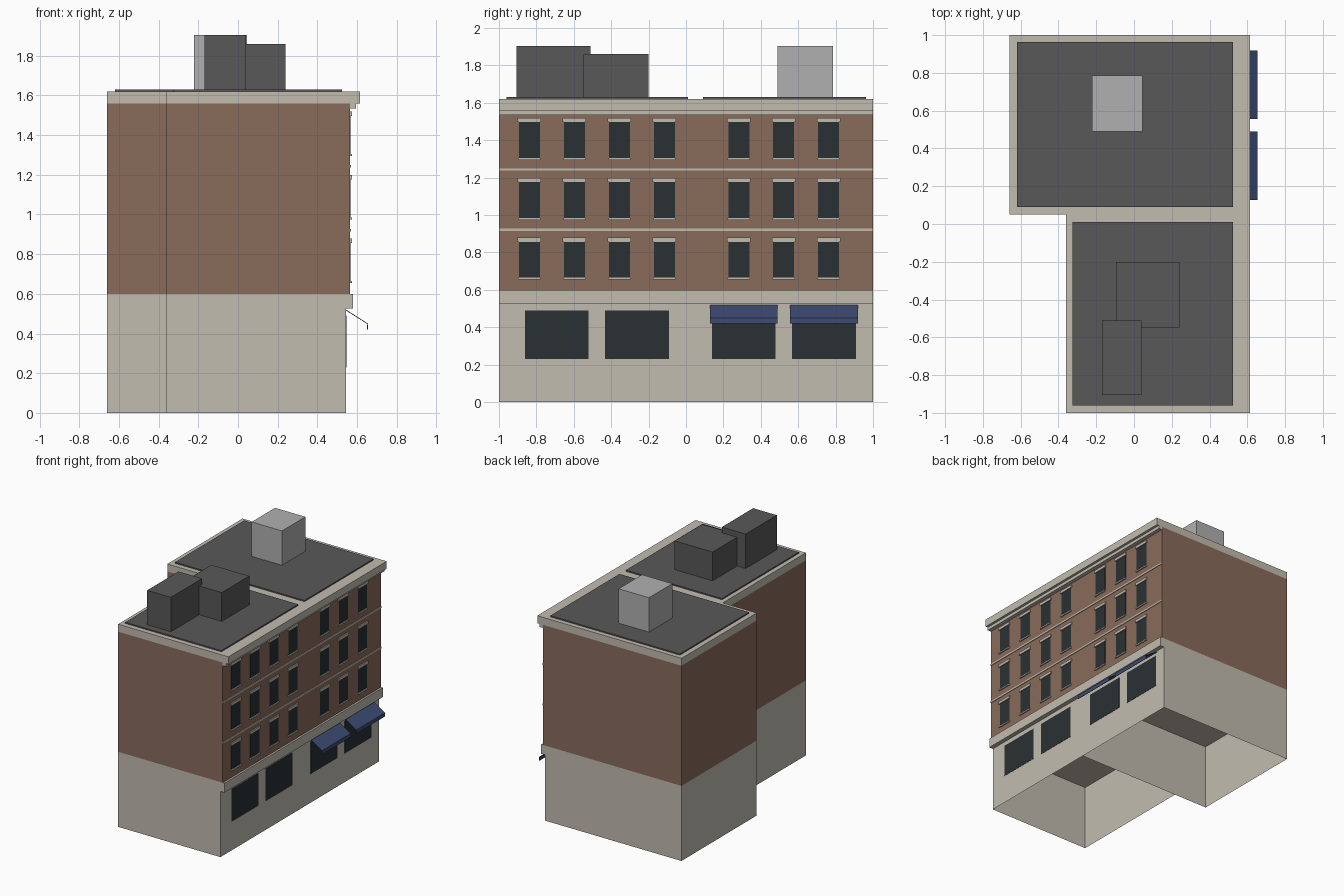
import bpy, bmesh

if "Cube" in bpy.data.objects:
    bpy.data.objects.remove(bpy.data.objects["Cube"])


def mat(name, r, g, b):
    # display colour (0-255) to linear
    m = bpy.data.materials.new(name)
    m.diffuse_color = [((c / 255 + 0.055) / 1.055) ** 2.4 for c in (r, g, b)] + [1]
    m.use_nodes = True
    m.node_tree.nodes["Principled BSDF"].inputs["Base Color"].default_value = m.diffuse_color
    return m


STONE = mat("stone", 194, 188, 176)
BRICK = mat("brick", 137, 107, 91)
DARK = mat("roofing", 88, 88, 90)
GLASS = mat("glass", 42, 48, 52)
BLUE = mat("awning_cloth", 62, 76, 116)
GREY = mat("metal", 176, 176, 176)


def finish(name, bm, material):
    bmesh.ops.recalc_face_normals(bm, faces=bm.faces)
    me = bpy.data.meshes.new(name)
    bm.to_mesh(me)
    bm.free()
    me.materials.append(material)
    ob = bpy.data.objects.new(name, me)
    bpy.context.collection.objects.link(ob)
    return ob


def add_box(bm, x, y, z):
    v = bmesh.ops.create_cube(bm, size=1)["verts"]
    for p in v:
        p.co = [a[0] if c < 0 else a[1] for c, a in zip(p.co, (x, y, z))]


def boxes(name, items, material):
    bm = bmesh.new()
    for it in items:
        add_box(bm, *it)
    return finish(name, bm, material)


def storey(name, right, z0, z1, material, hollow=False):
    # L-shaped prism over the footprint; hollow leaves it open below and above
    outline = [(-.36, -1), (right, -1), (right, 1), (-.66, 1), (-.66, .05), (-.36, .05)]
    bm = bmesh.new()
    lo = [bm.verts.new((x, y, z0)) for x, y in outline]
    hi = [bm.verts.new((x, y, z1)) for x, y in outline]
    for i in range(6):
        j = (i + 1) % 6
        bm.faces.new((lo[i], lo[j], hi[j], hi[i]))
    if not hollow:
        bm.faces.new(lo[::-1])
        bm.faces.new(hi)
    return finish(name, bm, material)


# Main masses
storey("ground_floor_walls", .545, 0, .525, STONE, hollow=True)
storey("shopfront_cornice", .58, .525, .6, STONE)
storey("brick_upper_floors", .565, .6, 1.56, BRICK)
storey("parapet", .615, 1.56, 1.62, STONE)

# Party wall between the two shops
bm = bmesh.new()
bm.faces.new([bm.verts.new(p) for p in
              [(-.36, .05, 0), (.545, .05, 0), (.545, .05, .525), (-.36, .05, .525)]])
finish("party_wall", bm, STONE)

# Facade trim
boxes("frieze", [((.56, .595), (-1, 1), (1.535, 1.56))], STONE)
boxes("string_courses", [((.56, .57), (-1, 1), (z, z + .013)) for z in (.914, 1.237)], STONE)

# Upper windows with lintels and sills
centres = [-.837, -.597, -.356, -.116, .283, .522, .763]
sill_heights = [.66, .98, 1.3]
grid = [(y, z) for y in centres for z in sill_heights]
boxes("upper_windows", [((.56, .567), (y - .056, y + .056), (z, z + .2)) for y, z in grid], GLASS)
boxes("lintels", [((.56, .574), (y - .063, y + .063), (z + .197, z + .219)) for y, z in grid], STONE)
boxes("sills", [((.56, .575), (y - .06, y + .06), (z - .006, z + .005)) for y, z in grid], STONE)

# Shop windows
shops = [-.692, -.262, .308, .738]
boxes("shop_windows", [((.54, .547), (y - .17, y + .17), (.23, .49)) for y in shops], GLASS)

# Awnings: thin sloped cloth with a hanging front edge
profile = [(.545, .52), (.655, .45), (.655, .42)]
for n, y in enumerate(shops[2:]):
    bm = bmesh.new()
    a, b = [[bm.verts.new((x, y + s, z)) for x, z in profile] for s in (-.181, .181)]
    for i in range(2):
        bm.faces.new((a[i], a[i + 1], b[i + 1], b[i]))
    ob = finish(f"awning_{n + 1}", bm, BLUE)
    ob.modifiers.new("thickness", "SOLIDIFY").thickness = .004

# Roof surfaces and rooftop units
boxes("roof_decks", [((-.62, .525), (.09, .963), (1.61, 1.63)),
                     ((-.325, .525), (-.96, .01), (1.61, 1.63))], DARK)
boxes("stair_housing", [((-.17, .04), (-.905, -.51), (1.62, 1.905))], DARK)
boxes("lift_housing", [((-.095, .24), (-.548, -.2), (1.62, 1.86))], DARK)
boxes("air_unit", [((-.222, .046), (.49, .785), (1.62, 1.905))], GREY)
